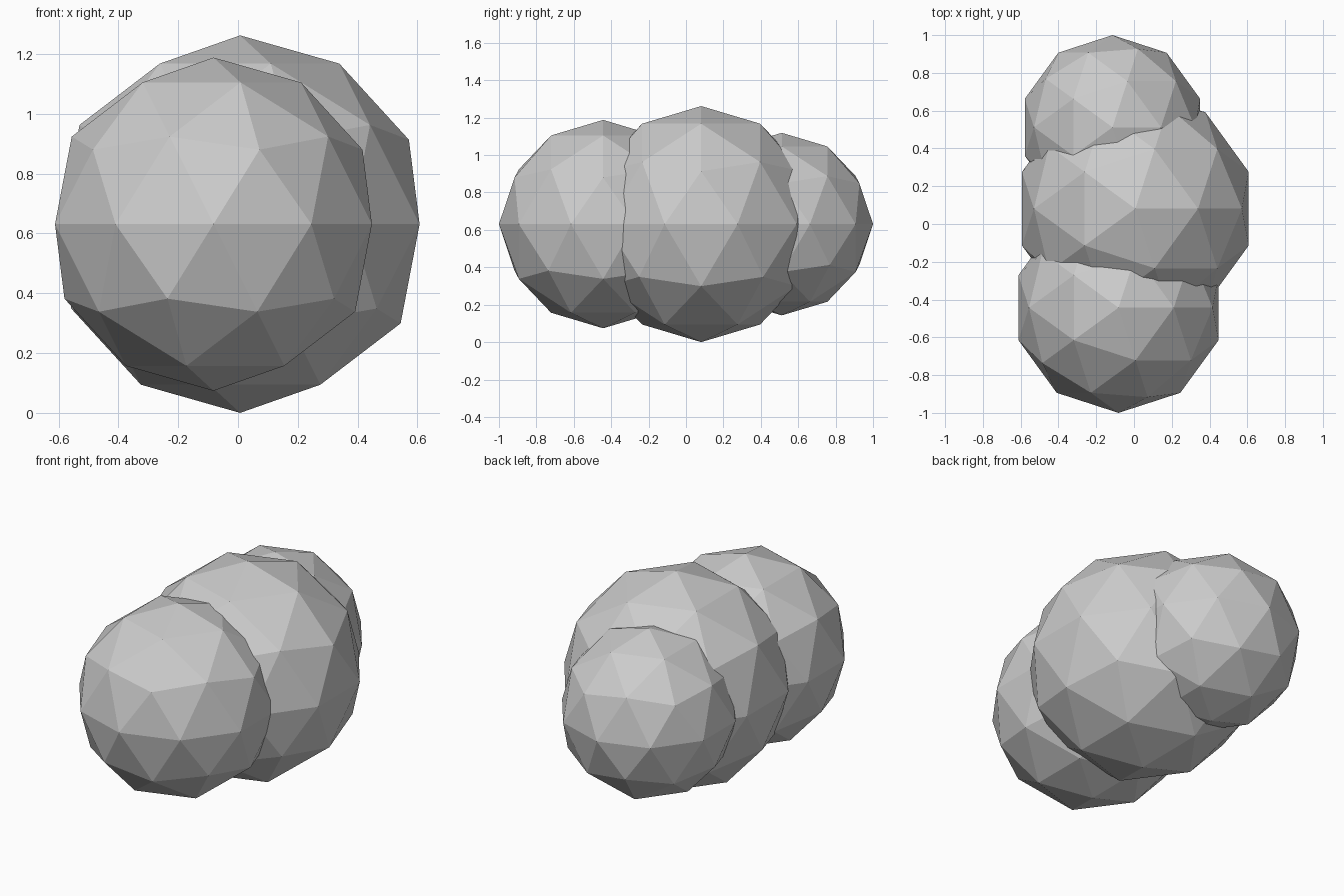
import bpy

if "Cube" in bpy.data.objects:
    bpy.data.objects.remove(bpy.data.objects["Cube"])

# Three overlapping faceted blobs in a row, all centred at the same height
HEIGHT = 0.631


def blob(name, x, y, radius):
    bpy.ops.mesh.primitive_ico_sphere_add(
        subdivisions=2, radius=radius, location=(x, y, HEIGHT))
    bpy.context.object.name = name


blob("front_blob", -0.082, -0.443, 0.557)
blob("middle_blob", 0.007, 0.081, 0.631)
blob("back_blob", -0.114, 0.512, 0.488)
